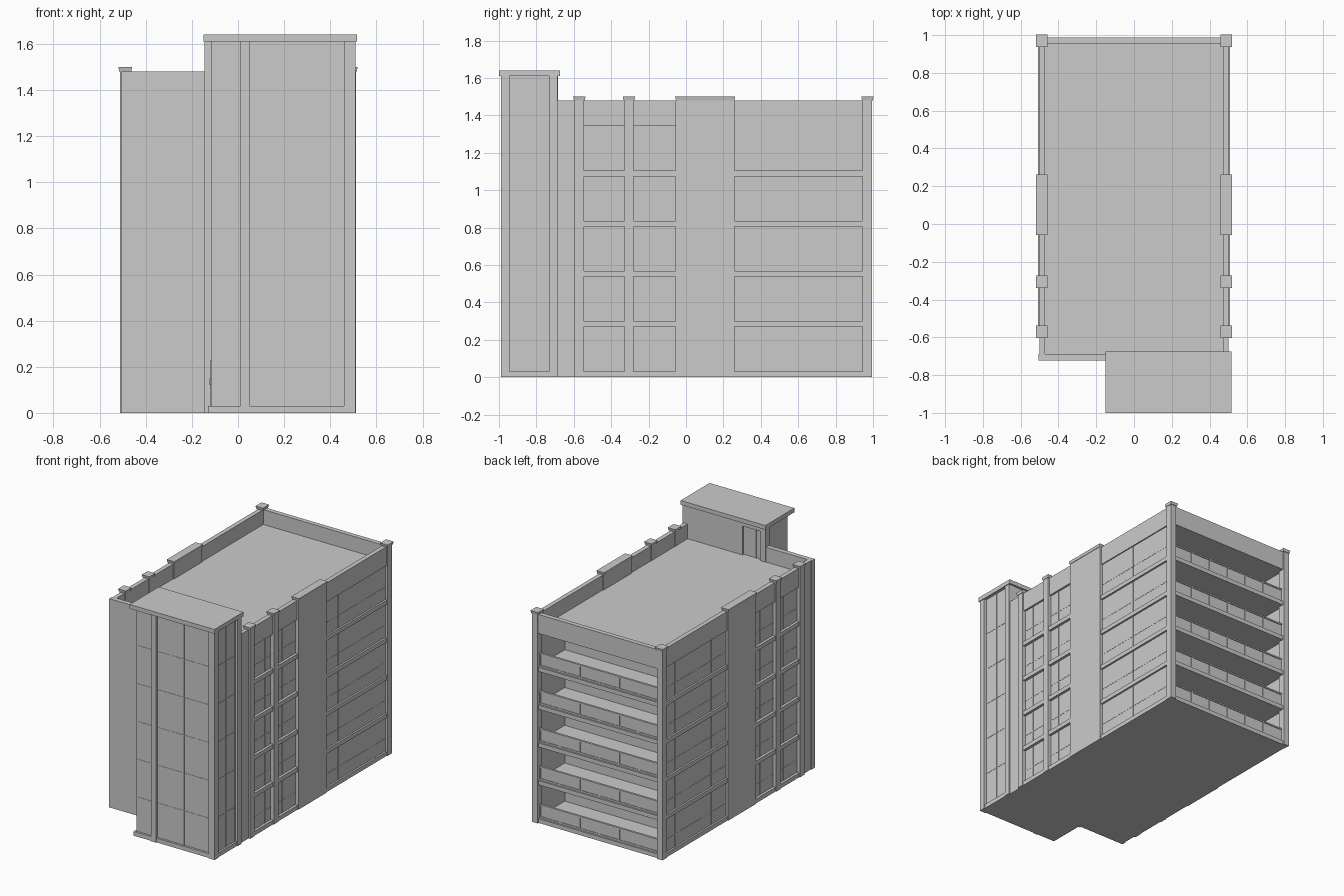
import bpy


def add(name, boxes, mirror=False):
    """One object made of boxes (x0, x1, y0, y1, z0, z1)."""
    verts, faces = [], []
    for x0, x1, y0, y1, z0, z1 in boxes:
        n = len(verts)
        verts += [(x, y, z) for z in (z0, z1) for x, y in
                  ((x0, y0), (x1, y0), (x1, y1), (x0, y1))]
        faces += [[n + i for i in f] for f in
                  ((3, 2, 1, 0), (4, 5, 6, 7), (0, 1, 5, 4),
                   (1, 2, 6, 5), (2, 3, 7, 6), (3, 0, 4, 7))]
    me = bpy.data.meshes.new(name)
    me.from_pydata(verts, [], faces)
    ob = bpy.data.objects.new(name, me)
    bpy.context.collection.objects.link(ob)
    if mirror:
        m = ob.modifiers.new("mirror", 'MIRROR')
        m.use_axis[0] = True
    return ob


def caps(name, spans):
    """Flared caps on top of the side columns, mirrored left and right."""
    ob = add(name, [(0.463, 0.515, a - .004, b + .004, 1.48, 1.5) for a, b in spans], True)
    for v in ob.data.vertices:
        if v.co.z > 1.49:
            v.co.x += 0.004 if v.co.x > 0.49 else -0.004
            v.co.y += 0.004 if v.index % 4 > 1 else -0.004


floors = [0.27 + 0.268 * i for i in range(4)]      # undersides of the upper slabs
levels = [0.03] + [z + 0.03 for z in floors]       # walking levels
tops = floors + [1.345]                            # ceilings
bays = [(0.26, 0.945), (-0.28, -0.055), (-0.545, -0.33)]
columns = [(0.945, 0.995), (-0.33, -0.28), (-0.595, -0.545)]
WALL_Y = 0.67                                      # recessed wall behind balconies

# Ground slab, floors and roof deck
add("ground_slab", [(-0.5, 0.5, -0.72, 0.985, 0, 0.03),
                    (-0.13, 0.505, -0.985, -0.71, 0, 0.03)])
add("floor_slabs", [(-0.485, 0.485, -0.7, 0.975, z, z + 0.03) for z in floors])
add("roof_deck", [(-0.485, 0.485, -0.7, 0.975, 1.345, 1.375)])

# Solid side walls, columns and their caps
add("side_wall", [(0.464, 0.512, -0.055, 0.26, 0, 1.48)], True)
add("side_columns", [(0.468, 0.512, a, b, 0, 1.48) for a, b in columns], True)
caps("column_caps", columns + [(-0.05, 0.255)])
add("side_end_wall", [(0.47, 0.5, -0.70, -0.595, 0, 1.48)], True)

# Parapets and front wall
add("side_parapet", [(0.47, 0.502, a, b, 1.345, 1.48) for a, b in bays], True)
add("back_parapet", [(-0.47, 0.47, 0.955, 0.988, 1.345, 1.48)])
add("front_wall", [(-0.505, -0.13, -0.722, -0.688, 0, 1.48)])
add("tower_rear_wall", [(0.04, 0.47, -0.722, -0.69, 0, 1.61),
                        (-0.13, 0.04, -0.722, -0.69, 0, 1.375),
                        (-0.13, 0.04, -0.722, -0.69, 1.58, 1.61)])

# Floor ledges across the window bays
add("floor_ledges", [(0.47, 0.507, a, b, z, z + 0.03)
                     for a, b in bays for z in [0] + floors], True)

# Side windows: flat panes with very thin bars
panes, bars = [], []
for a, b in bays:
    wide = b - a > 0.5
    x = 0.494 if wide else 0.488
    posts = (0.42, 0.58, 0.83) if wide else (a + 0.08, a + 0.15)
    for lo, hi in zip(levels, tops):
        panes.append((x - 0.012, x, a, b, lo, hi))
        bars += [(x - 0.002, x + 0.002, y - .003, y + .003, lo, hi) for y in posts]
        bars.append((x - 0.002, x + 0.0015, a, b, lo + 0.085, lo + 0.09))
add("side_window_panes", panes, True)
add("side_window_bars", bars, True)

# Balcony rear walls, door frames and railings
walls, frames, rails, glass = [], [], [], []
for lo, hi in zip(levels, tops):
    walls.append((-0.48, 0.48, WALL_Y - 0.02, WALL_Y, lo, hi))
    for x in (-0.2, 0.0, 0.2):
        frames.append((x - .003, x + .003, WALL_Y, WALL_Y + .003, lo, hi))
    glass.append((-0.47, 0.47, 0.965, 0.969, lo + 0.012, lo + 0.088))
    rails.append((-0.47, 0.47, 0.96, 0.975, lo + 0.088, lo + 0.098))
    rails.append((-0.47, 0.47, 0.962, 0.973, lo, lo + 0.012))
    for k in range(7):
        x = -0.465 + 0.93 * k / 6
        rails.append((x - .005, x + .005, 0.962, 0.973, lo, lo + 0.09))
add("balcony_rear_walls", walls)
add("balcony_door_frames", frames)
add("balcony_railings", rails)
add("balcony_panels", glass)
add("balcony_edges", [(-0.47, 0.47, 0.975, 0.985, z, z + 0.03) for z in floors])

# Stair tower columns and roof
add("tower_columns", [(0.46, 0.51, -0.99, -0.945, 0, 1.61),
                      (0.46, 0.51, -0.732, -0.688, 0, 1.61),
                      (0.01, 0.05, -0.99, -0.945, 0, 1.61),
                      (-0.145, -0.1, -0.732, -0.685, 0, 1.61)])
add("tower_roof", [(-0.15, 0.515, -1.0, -0.675, 1.61, 1.64)])

# Stair tower glazing
add("tower_glass", [(-0.115, 0.46, -0.97, -0.964, 0.03, 1.61),
                    (0.485, 0.491, -0.945, -0.732, 0.03, 1.61),
                    (-0.115, -0.109, -0.964, -0.732, 0.03, 1.61)])
bars = [(x - .003, x + .003, -0.973, -0.962, 0.03, 1.61)
        for x in (-0.111, 0.054, 0.155, 0.255, 0.355, 0.456)]
bars += [(0.483, 0.494, y - .003, y + .003, 0.03, 1.61) for y in (-0.94, -0.838, -0.737)]
for z in floors + [1.345]:
    bars += [(-0.115, 0.46, -0.972, -0.963, z, z + 0.005),
             (0.484, 0.493, -0.945, -0.732, z, z + 0.005)]
add("tower_glass_bars", bars)

# Entrance door at ground level and roof door
add("entrance_door", [(-0.119, -0.113, -0.83, -0.74, 0.03, 0.23),
                      (-0.123, -0.119, -0.823, -0.818, 0.12, 0.15)])
add("roof_door", [(-0.11, 0.05, -0.71, -0.704, 1.375, 1.58),
                  (-0.06, -0.053, -0.71, -0.7, 1.375, 1.58)])
